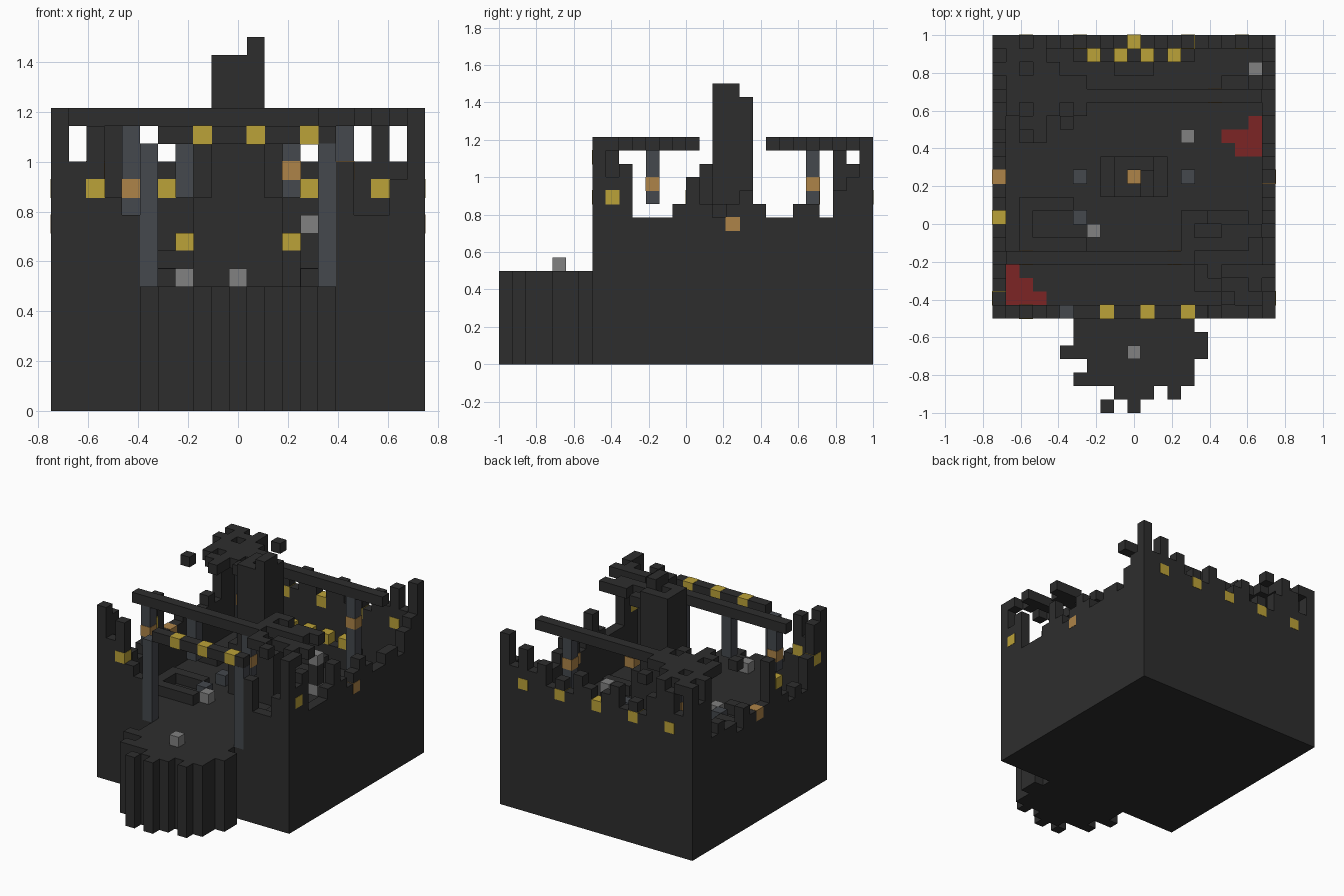
import bpy
import bmesh
from mathutils import Matrix, Vector

cube = bpy.data.objects.get("Cube")
if cube:
    bpy.data.objects.remove(cube, do_unlink=True)

U = 2 / 28                      # side of one block
ORIGIN = Vector((-0.75, -1.0, 0.0))
FLOOR = 7                       # blocks below the floor


def material(name, r, g, b):
    m = bpy.data.materials.new(name)
    m.diffuse_color = (r, g, b, 1)
    m.use_nodes = True
    m.node_tree.nodes["Principled BSDF"].inputs["Base Color"].default_value = (r, g, b, 1)
    return m


DARK = material("charred stone", .027, .027, .027)
SLATE = material("slate post", .058, .065, .075)
YELLOW = material("yellow lantern", .5, .36, .04)
ORANGE = material("orange ember", .42, .23, .065)
GREY = material("light rubble", .22, .22, .22)
RED = material("red carpet", .2, .018, .018)


def part(name, mat, boxes, grow=0.0):
    """Boxes are (x, y, z, width, depth, height) in blocks."""
    bm = bmesh.new()
    for x, y, z, w, d, h in boxes:
        size = Vector((w, d, h)) * U
        centre = ORIGIN + Vector((x, y, z)) * U + size / 2
        scale = Matrix.Diagonal((*(size + Vector((grow,) * 3)), 1))
        bmesh.ops.create_cube(bm, size=1, matrix=Matrix.Translation(centre) @ scale)
    mesh = bpy.data.meshes.new(name)
    bm.to_mesh(mesh)
    bm.free()
    mesh.materials.append(mat)
    obj = bpy.data.objects.new(name, mesh)
    bpy.context.collection.objects.link(obj)
    return obj


def blocks(name, mat, cells, grow=0.004):
    part(name, mat, [(x, y, z, 1, 1, 1) for x, y, z in cells], grow)


def heights(text):
    """Column tops, one base-36 letter per block; a dash leaves a gap."""
    return [(n, int(c, 36)) for n, c in enumerate(text) if c != "-"]


def pattern(x, y, rows):
    """Cells of a flat layer, first row furthest back."""
    return [(x + i, y - r) for r, row in enumerate(rows)
            for i, c in enumerate(row) if c == "#"]


# Foundation and the ragged front terrace
part("foundation", DARK, [(0, 7, 0, 21, 21, FLOOR)])
terrace = pattern(5, 6, [
    ".#########.",
    ".##########",
    "###########",
    "..########.",
    ".#########.",
    "....###.#..",
    "...#.#.....",
])
part("front_terrace", DARK, [(x, y, 0, 1, 1, FLOOR) for x, y in terrace])

# Broken outer walls
part("front_wall", DARK, [(n, 7, FLOOR, 1, 1, h - FLOOR)
                          for n, h in heights("hegcb-----------ebbdh")])
part("back_wall", DARK, [(n, 27, FLOOR, 1, 1, h - FLOOR)
                         for n, h in heights("heggfdedfedefdedfegeh")])
part("right_wall", DARK, [(0, 7 + n, FLOOR, 1, 1, h - FLOOR)
                          for n, h in heights("-gdababdfbbbcabbcbgf-")])
part("left_wall", DARK, [(20, 7 + n, FLOOR, 1, 1, h - FLOOR)
                         for n, h in heights("-efbbbcecbcdcbbccbde-")])

# Roof beams and what is left of the roof
part("front_beam", DARK, [(6, 7, 15, 10, 1, 1)])
part("front_roof_beam", DARK, [(1, 11, 16, 14, 1, 1)])
part("back_roof_beam", DARK, [(1, 23, 16, 19, 1, 1)])
front_roof = pattern(13, 14, [
    ".##.....",
    ".#..###.",
    ".#####..",
    "######.#",
    "..#.####",
    "..##..#.",
    "....#..#",
])
back_roof = pattern(0, 27, [
    "##.#.#..",
    ".###....",
    "##.##...",
    ".######.",
    ".#######",
    ".#.##.#.",
    "..##.#..",
    "#..#....",
])
for name, cells in (("front_roof_remnant", front_roof), ("back_roof_remnant", back_roof)):
    part(name, DARK, [(x, y, 16, 1, 1, 1) for x, y in cells if y not in (11, 23)])

# Slate posts, some hanging broken from the beams
part("front_posts", SLATE, [(x, 7, FLOOR, 1, 1, 8) for x in (5, 15)], .002)
part("back_posts", SLATE, [(x, 23, FLOOR, 1, 1, 9) for x in (4, 16)])
part("hanging_posts", SLATE, [(x, 11, 12, 1, 1, 4) for x in (2, 7, 13)])
blocks("slate_stools", SLATE, [(x, 17, FLOOR) for x in (6, 14)] + [(6, 14, FLOOR)])

# Chimney: four walls around a shaft, a wide hearth and a broken crown
part("chimney", DARK, [(9, 16, FLOOR, 3, 1, 13), (9, 18, FLOOR, 3, 1, 13),
                       (9, 17, FLOOR, 1, 1, 13), (11, 17, FLOOR, 1, 1, 13)])
part("chimney_crown", DARK, [(11, 16, 20, 1, 2, 1)])
part("hearth_sides", DARK, [(x, 16, FLOOR, 1, 3, 5) for x in (8, 12)])
blocks("hearth_fire", ORANGE, [(10, 17, FLOOR)], 0)

# Furniture and rubble on the floor
part("low_table", DARK, [(2, 12, FLOOR, 1, 4, 1), (3, 12, FLOOR, 4, 1, 1),
                         (3, 15, FLOOR, 3, 1, 1)])
part("back_shelf", DARK, [(6, 26, FLOOR, 9, 1, 2), (9, 25, FLOOR, 3, 1, 1)])
part("benches", DARK, [(14, 12, FLOOR, 1, 3, 1), (16, 14, FLOOR, 3, 1, 1),
                       (2, 20, FLOOR, 2, 2, 1), (14, 20, 8, 1, 1, 2),
                       (17, 24, FLOOR, 2, 1, 1)])
blocks("rubble", GREY, [(10, 4, FLOOR), (7, 13, FLOOR), (19, 25, FLOOR),
                        (14, 20, FLOOR), (14, 20, 10)], 0)

# Torn carpets, thin plates on the floor
carpet = pattern(1, 10, ["#..", "##.", "###"]) + pattern(17, 21, ["..#", "###", ".##"])
part("carpets", RED, [(x, y, FLOOR, 1, 1, .1) for x, y in carpet])

# Lanterns and embers set into walls, posts and beams
blocks("back_wall_lanterns", YELLOW, [(x, 27, 12) for x in range(2, 20, 4)])
blocks("beam_lanterns", YELLOW, [(x, 7, 15) for x in (8, 11, 14)])
blocks("shelf_lanterns", YELLOW, [(x, 26, 9) for x in (7, 9, 11, 13)], 0)
blocks("front_corner_lanterns", YELLOW, [(2, 7, 12), (0, 8, 12), (20, 8, 12), (0, 14, 12)])
blocks("side_wall_embers", ORANGE, [(x, 17, 10) for x in (0, 20)])
blocks("post_embers", ORANGE, [(2, 11, 13), (13, 11, 13), (4, 23, 12), (16, 23, 13)])
blocks("floor_ember", ORANGE, [(19, 9, FLOOR)], 0)
